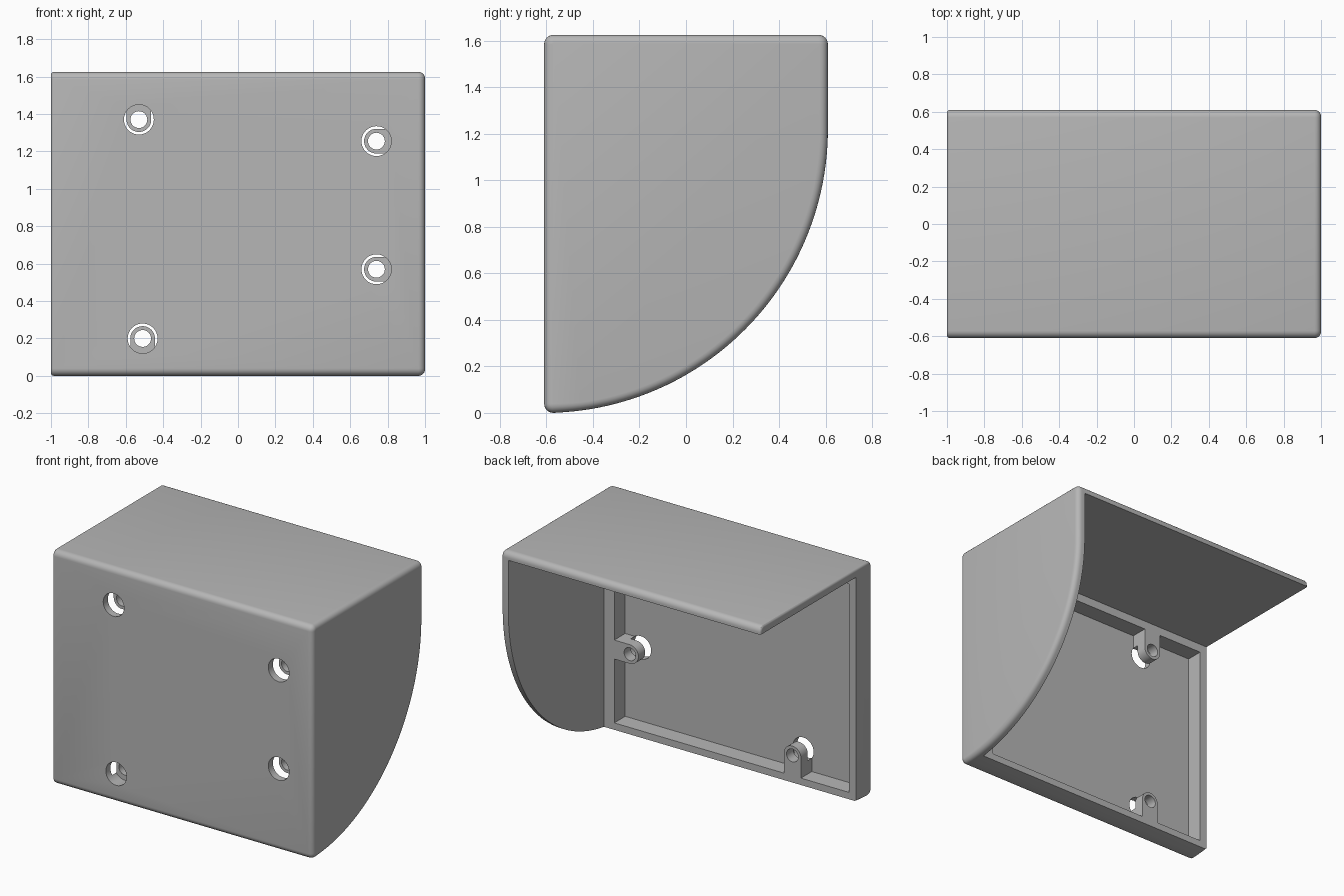
import bpy, bmesh
from math import sin, cos, pi

cube = bpy.data.objects.get("Cube")
if cube:
    bpy.data.objects.remove(cube, do_unlink=True)

grey = bpy.data.materials.new("plain_grey")
grey.use_nodes = True
GREY = (0.47, 0.47, 0.47, 1)
grey.diffuse_color = GREY
grey.node_tree.nodes["Principled BSDF"].inputs["Base Color"].default_value = GREY

# Main dimensions
FRONT, BACK, TOP = -0.61, 0.61, 1.625
RIM_Y, SKIN_Y = -0.44, -0.56


def arc(cx, cy, r, start, end, steps):
    angles = [start + (end - start) * i / steps for i in range(steps + 1)]
    return [(cx + r * cos(a), cy + r * sin(a)) for a in angles]


def prism(name, points, axis, lo, hi):
    """Extrude a 2D outline (yz for axis x, xz for axis y) from lo to hi."""
    place = (lambda p, t: (t, *p)) if axis == "x" else (lambda p, t: (p[0], t, p[1]))
    bm = bmesh.new()
    a = [bm.verts.new(place(p, lo)) for p in points]
    b = [bm.verts.new(place(p, hi)) for p in points]
    bm.faces.new(a)
    bm.faces.new(b)
    for i in range(len(points)):
        j = (i + 1) % len(points)
        bm.faces.new((a[i], a[j], b[j], b[i]))
    bmesh.ops.recalc_face_normals(bm, faces=bm.faces)
    mesh = bpy.data.meshes.new(name)
    bm.to_mesh(mesh)
    bm.free()
    mesh.materials.append(grey)
    obj = bpy.data.objects.new(name, mesh)
    bpy.context.collection.objects.link(obj)
    return obj


def rect(u0, u1, v0, v1):
    return [(u0, v0), (u1, v0), (u1, v1), (u0, v1)]


def subtract(target, cutter):
    cutter.hide_render = True
    mod = target.modifiers.new("cut", "BOOLEAN")
    mod.operation, mod.solver, mod.object = "DIFFERENCE", "EXACT", cutter
    bpy.context.view_layer.objects.active = target
    bpy.ops.object.modifier_apply(modifier=mod.name)
    bpy.data.objects.remove(cutter, do_unlink=True)


def round_end(obj, x, radius, segments):
    """Round the outline edges lying in the plane at x."""
    bm = bmesh.new()
    bm.from_mesh(obj.data)
    edges = [e for e in bm.edges if all(abs(v.co.x - x) < 1e-4 for v in e.verts)]
    bmesh.ops.bevel(bm, geom=edges, offset=radius, segments=segments,
                    profile=0.5, affect="EDGES", clamp_overlap=True)
    bm.to_mesh(obj.data)
    bm.free()


# Solid quarter-round block with rounded corners
R = BACK - FRONT
c = 0.04
outline = (arc(FRONT + c, c, c, pi, 1.5 * pi, 6)
           + arc(FRONT, R, R, -pi / 2 + 0.07, 0, 48)
           + arc(BACK - c, TOP - c, c, 0, pi / 2, 6)
           + arc(FRONT + c, TOP - c, c, pi / 2, pi, 6))
housing = prism("housing", outline, "x", -1, 1)
round_end(housing, 1, 0.035, 5)
round_end(housing, -1, 0.015, 3)

# Open interior, leaving front plate, top panel and one side panel
subtract(housing, prism("interior", rect(RIM_Y, 2, -1, 1.57), "x", -2, 0.94))

# Shallow recess behind the front plate, keeping the screw tabs
recess = prism("recess", rect(-0.945, 0.86, 0.06, 1.51), "y", SKIN_Y, -0.4)
screws = [(-0.53, 1.37, pi / 2), (-0.51, 0.2, -pi / 2), (0.74, 1.255, 0), (0.74, 0.57, 0)]
w = 0.066
for x, z, aim in screws:
    tab = arc(x, z, w, aim + pi / 2, aim + 1.5 * pi, 16)
    reach = (0.25 * cos(aim), 0.25 * sin(aim))
    tab += [(p[0] + reach[0], p[1] + reach[1]) for p in (tab[-1], tab[0])]
    subtract(recess, prism("screw_tab", tab, "y", -0.65, -0.3))
subtract(housing, recess)

# Stepped screw holes: wide from the front, narrow through the tab
for x, z, aim in screws:
    for radius, depth in ((0.08, -0.515), (0.045, -0.3)):
        hole = arc(x, z, radius, 0, 2 * pi, 32)[:-1]
        subtract(housing, prism("screw_hole", hole, "y", -0.8, depth))

bpy.ops.object.select_all(action="DESELECT")
housing.select_set(True)
bpy.context.view_layer.objects.active = housing
bpy.ops.object.shade_smooth_by_angle(angle=pi / 6)
